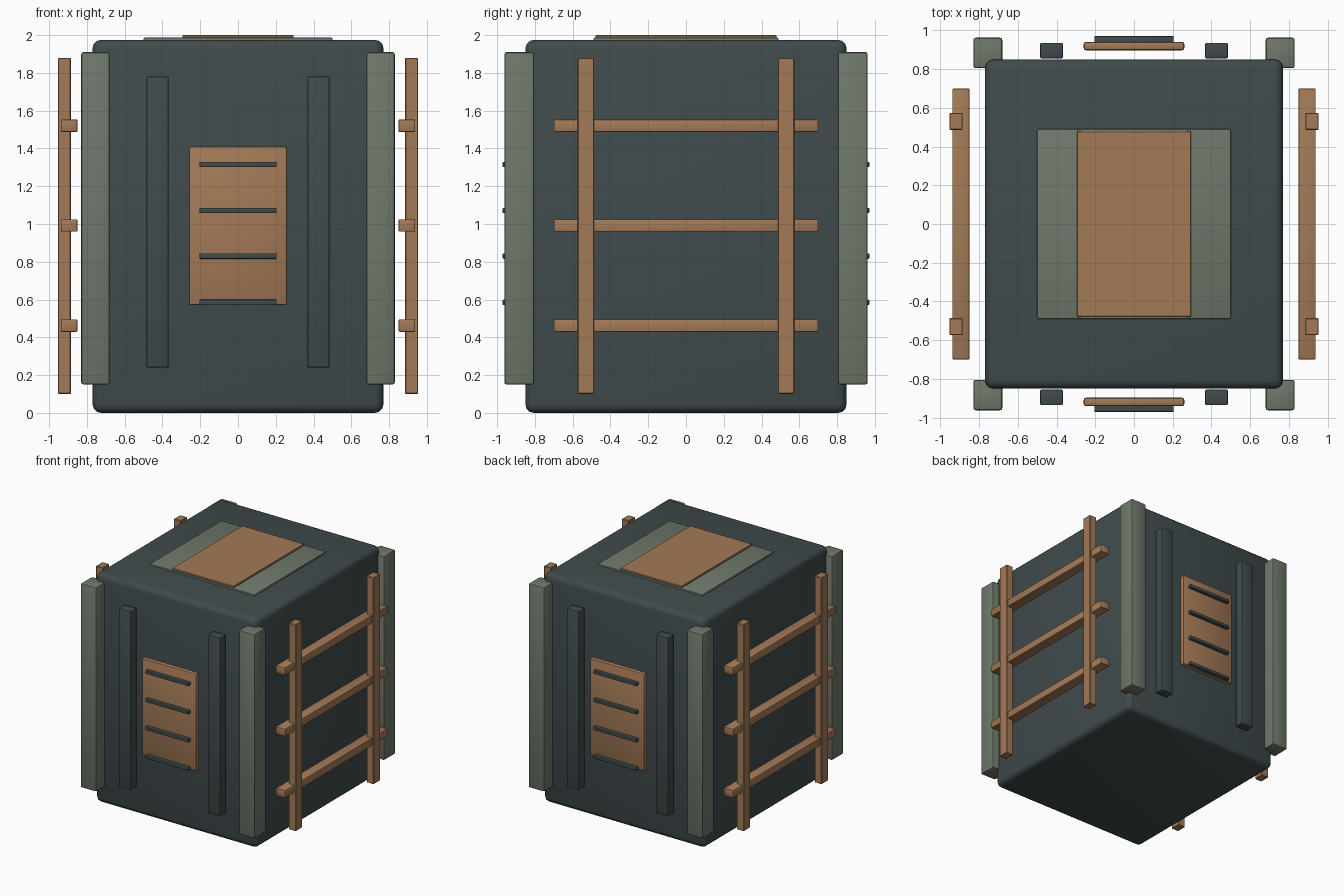
import bpy, math

if "Cube" in bpy.data.objects:
    bpy.data.objects.remove(bpy.data.objects["Cube"])


def material(name, rgb):
    m = bpy.data.materials.new(name)
    m.diffuse_color = (*rgb, 1)
    m.use_nodes = True
    m.node_tree.nodes["Principled BSDF"].inputs["Base Color"].default_value = m.diffuse_color
    return m


DARK = material("dark slate", (0.052, 0.070, 0.072))
WOOD = material("warm wood", (0.37, 0.195, 0.095))
GREY = material("grey green", (0.16, 0.19, 0.148))


def box(name, x, y, z, mat, bevel=0.006, segments=2):
    """Bevelled box from (min, max) ranges on each axis."""
    ranges = (x, y, z)
    bpy.ops.mesh.primitive_cube_add(size=1, location=[(a + b) / 2 for a, b in ranges])
    o = bpy.context.object
    o.name = name
    o.scale = [abs(b - a) for a, b in ranges]
    bpy.ops.object.transform_apply(location=False, rotation=False, scale=True)
    o.data.materials.append(mat)
    mod = o.modifiers.new("bevel", 'BEVEL')
    mod.width = bevel
    mod.segments = segments
    bpy.ops.object.modifier_apply(modifier="bevel")
    bpy.ops.object.shade_smooth_by_angle(angle=math.radians(35))
    return o


def span(s, a, b):
    """Range mirrored to the side given by s."""
    return (a, b) if s > 0 else (-b, -a)


# Main crate body
box("body", (-0.77, 0.77), (-0.85, 0.85), (0, 1.975), DARK, 0.045, 3)

# Lid plate and wooden hatch
box("lid_plate", (-0.5, 0.5), (-0.49, 0.49), (1.95, 1.987), GREY, 0.008)
box("lid_hatch", (-0.295, 0.295), (-0.48, 0.48), (1.97, 2.0), WOOD, 0.004, 1)

# Corner posts
for sx in (-1, 1):
    for sy in (-1, 1):
        box("corner_post", span(sx, 0.68, 0.83), span(sy, 0.805, 0.962),
            (0.15, 1.91), GREY, 0.012)

# Front and back: vertical rails, wooden panel and its slats
for sy in (-1, 1):
    for sx in (-1, 1):
        box("upright_rail", span(sx, 0.367, 0.485), span(sy, 0.855, 0.936),
            (0.24, 1.78), DARK, 0.008)
    box("vent_panel", (-0.26, 0.26), span(sy, 0.897, 0.941), (0.57, 1.41), WOOD, 0.012)
    for z in (0.585, 0.83, 1.072, 1.315):
        box("vent_slat", (-0.205, 0.205), span(sy, 0.93, 0.971),
            (z - 0.014, z + 0.014), DARK, 0.005)

# Side ladders: two posts and three rungs each
for sx in (-1, 1):
    for sy in (-1, 1):
        box("ladder_post", span(sx, 0.885, 0.953), span(sy, 0.486, 0.574),
            (0.1, 1.88), WOOD, 0.004, 1)
    for z in (0.462, 0.992, 1.52):
        box("ladder_rung", span(sx, 0.85, 0.938), (-0.70, 0.70),
            (z - 0.033, z + 0.033), WOOD, 0.006)
